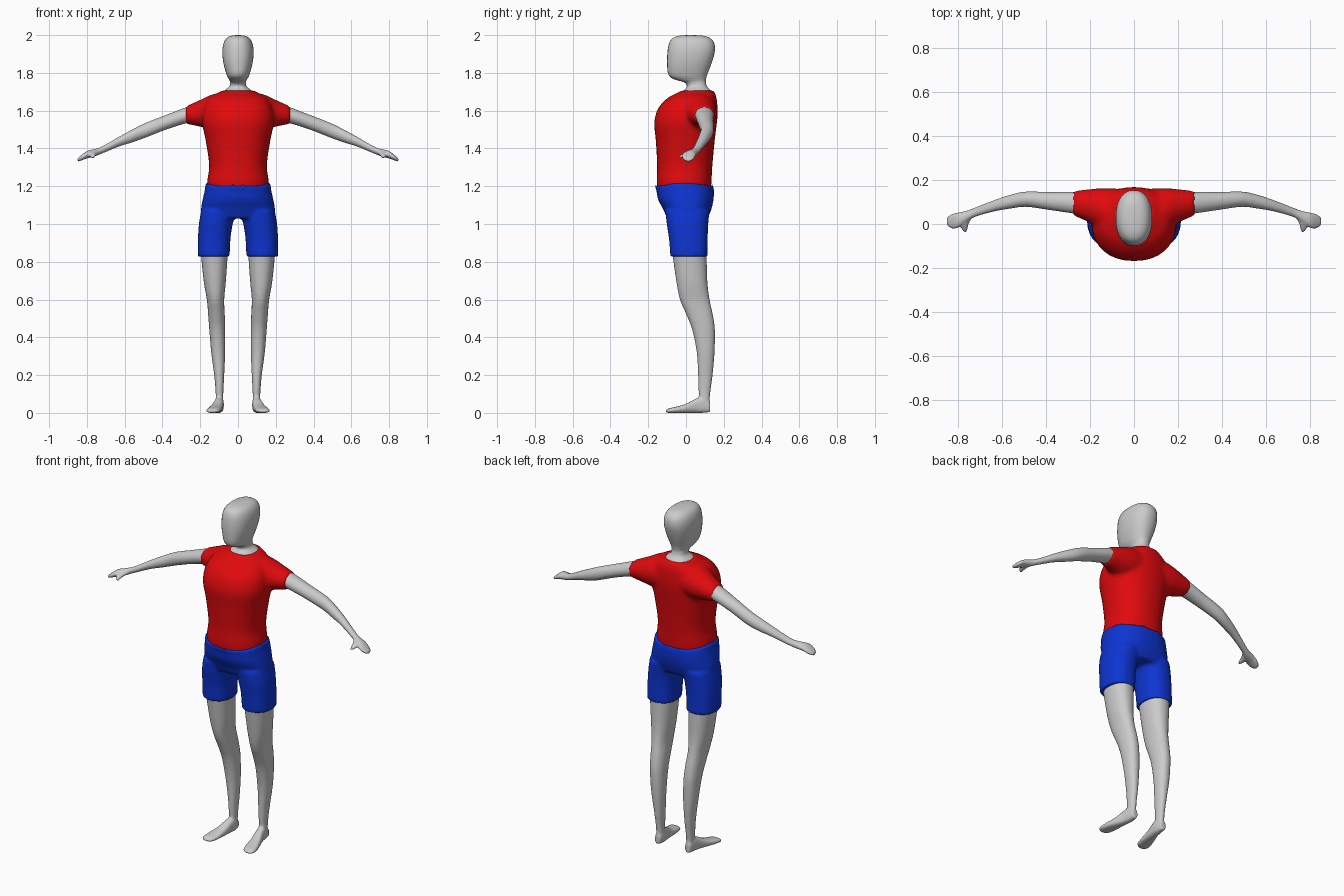
import bpy
import bmesh
from math import cos, sin, tau, copysign
from mathutils import Vector

if "Cube" in bpy.data.objects:
    bpy.data.objects.remove(bpy.data.objects["Cube"])


def material(name, colour):
    mat = bpy.data.materials.new(name)
    mat.use_nodes = True
    mat.diffuse_color = (*colour, 1)
    bsdf = mat.node_tree.nodes["Principled BSDF"]
    bsdf.inputs["Base Color"].default_value = (*colour, 1)
    bsdf.inputs["Roughness"].default_value = 0.6
    return mat


skin = material("pale grey skin", (0.6, 0.6, 0.6))
red = material("red cloth", (0.75, 0.003, 0.004))
blue = material("blue cloth", (0.004, 0.035, 0.65))


def spline(a, b, c, d, t):
    """Smooth interpolation between cross-sections b and c."""
    return [q + 0.5 * t * (r - p + t * (2 * p - 5 * q + 4 * r - s + t * (3 * (q - r) + s - p)))
            for p, q, r, s in zip(a, b, c, d)]


def loft(bm, axis, rings, side=1, power=2.0, steps=4, sides=32, dip=0.0):
    """Skin rounded sections (position, low, high, low, high) along an axis."""
    u, v = [i for i in range(3) if i != axis]
    dense = []
    last = len(rings) - 1
    for i in range(last):
        quad = [rings[max(i - 1, 0)], rings[i], rings[i + 1], rings[min(i + 2, last)]]
        dense += [spline(*quad, k / steps) for k in range(steps)]
    dense.append(rings[last])
    loops = []
    for n, (pos, u0, u1, v0, v1) in enumerate(dense):
        loop = []
        for k in range(sides):
            c, s = cos(tau * k / sides), sin(tau * k / sides)
            p = Vector((0, 0, 0))
            p[u] = (u0 + u1) / 2 + (u1 - u0) / 2 * copysign(abs(c) ** (2 / power), c)
            p[v] = (v0 + v1) / 2 + (v1 - v0) / 2 * copysign(abs(s) ** (2 / power), s)
            p[axis] = pos
            # Curved waistline on the final section
            if n == len(dense) - 1:
                p[axis] -= dip * s * s
            p.x *= side
            loop.append(bm.verts.new(p))
        loops.append(loop)
    for a, b in zip(loops, loops[1:]):
        for k in range(sides):
            j = (k + 1) % sides
            bm.faces.new((a[k], a[j], b[j], b[k]))
    bm.faces.new(loops[0])
    bm.faces.new(loops[-1])


def finish(bm, name, mat, voxel=0, smooth=0):
    """Make the object, optionally melting its lofts into one skin."""
    bmesh.ops.recalc_face_normals(bm, faces=bm.faces)
    mesh = bpy.data.meshes.new(name)
    bm.to_mesh(mesh)
    bm.free()
    mesh.materials.append(mat)
    obj = bpy.data.objects.new(name, mesh)
    bpy.context.collection.objects.link(obj)
    bpy.ops.object.select_all(action="DESELECT")
    obj.select_set(True)
    bpy.context.view_layer.objects.active = obj
    if voxel:
        remesh = obj.modifiers.new("Blend", "REMESH")
        remesh.mode = "VOXEL"
        remesh.voxel_size = voxel
        remesh.use_smooth_shade = True
        relax = obj.modifiers.new("Relax", "SMOOTH")
        relax.factor = 0.5
        relax.iterations = smooth
        bpy.ops.object.shade_smooth()
    else:
        bpy.ops.object.shade_smooth_by_angle(angle=0.9)
    return obj


def even(*rows):
    """Sections symmetric in x: (z, half width, back-to-front limits)."""
    return [(z, -w, w, y0, y1) for z, w, y0, y1 in rows]


# Head and flared neck
bm = bmesh.new()
loft(bm, 2, even(
    (1.69, .085, -.03, .14), (1.708, .07, -.012, .13), (1.728, .046, .005, .112),
    (1.75, .042, -.01, .105), (1.765, .048, -.06, .106), (1.79, .06, -.093, .112),
    (1.85, .077, -.1, .135), (1.91, .083, -.098, .152), (1.955, .077, -.09, .15),
    (1.982, .062, -.073, .13), (1.996, .038, -.04, .095), (2.0, .008, .01, .04)),
    power=2.3)
finish(bm, "head", skin)

# Shirt: torso with both short sleeves
bm = bmesh.new()
loft(bm, 2, even(
    (1.15, .158, -.145, .13), (1.22, .164, -.155, .135), (1.31, .153, -.153, .14),
    (1.44, .171, -.16, .152), (1.52, .188, -.168, .162), (1.57, .19, -.163, .167),
    (1.62, .18, -.143, .167), (1.665, .155, -.1, .162), (1.69, .115, -.055, .155),
    (1.706, .085, -.025, .148)), power=2.2)
for side in (-1, 1):
    loft(bm, 0, [(.06, -.05, .16, 1.5, 1.7), (.14, -.04, .163, 1.5, 1.685),
                 (.2, .005, .158, 1.515, 1.657), (.275, .038, .15, 1.53, 1.624)], side)
finish(bm, "shirt", red, .011, 4)

# Shorts: hips with two leg tubes
bm = bmesh.new()
loft(bm, 2, even(
    (1.03, .195, -.1, .115), (1.08, .196, -.122, .135), (1.13, .187, -.148, .146),
    (1.18, .176, -.157, .148), (1.22, .171, -.163, .143)), power=2.3, dip=.03)
for side in (-1, 1):
    loft(bm, 2, [(.828, .044, .213, -.083, .115), (.92, .04, .212, -.09, .115),
                 (1.0, .028, .207, -.102, .118), (1.07, .01, .195, -.11, .125)],
         side, power=2.3)
finish(bm, "shorts", blue, .01, 3)

for side, label in ((1, "left"), (-1, "right")):
    # Leg with its foot, toes turned slightly outward
    bm = bmesh.new()
    loft(bm, 2, [
        (.02, .078, .118, .075, .123), (.1, .078, .118, .068, .128),
        (.2, .073, .126, .064, .141), (.32, .068, .142, .057, .151),
        (.44, .068, .152, .033, .153), (.52, .07, .158, .002, .142),
        (.6, .073, .165, -.032, .125), (.7, .064, .182, -.052, .113),
        (.9, .05, .202, -.08, .108)], side, power=2.2)
    loft(bm, 1, [
        (-.108, .122, .15, .003, .013), (-.09, .098, .167, 0, .024),
        (-.05, .088, .164, 0, .033), (0, .083, .148, 0, .048),
        (.05, .078, .13, 0, .074), (.09, .075, .122, 0, .085),
        (.128, .082, .115, .004, .06)], side, power=2.6)
    finish(bm, label + "_leg", skin, .0075, 2)

    # Arm, flat hand and thumb
    bm = bmesh.new()
    loft(bm, 0, [
        (.22, .042, .147, 1.535, 1.635), (.27, .047, .146, 1.534, 1.62),
        (.38, .063, .145, 1.5, 1.578), (.49, .078, .147, 1.457, 1.535),
        (.56, .07, .133, 1.432, 1.5), (.63, .058, .11, 1.41, 1.462),
        (.72, .033, .075, 1.373, 1.41), (.76, .01, .06, 1.357, 1.397),
        (.8, -.018, .052, 1.347, 1.386), (.83, -.02, .045, 1.336, 1.364),
        (.85, -.004, .028, 1.33, 1.346)], side)
    loft(bm, 1, [
        (.03, .735, .785, 1.367, 1.392), (0, .75, .79, 1.356, 1.382),
        (-.022, .755, .783, 1.35, 1.37), (-.036, .757, .773, 1.348, 1.36)], side)
    finish(bm, label + "_arm", skin, .006, 2)
